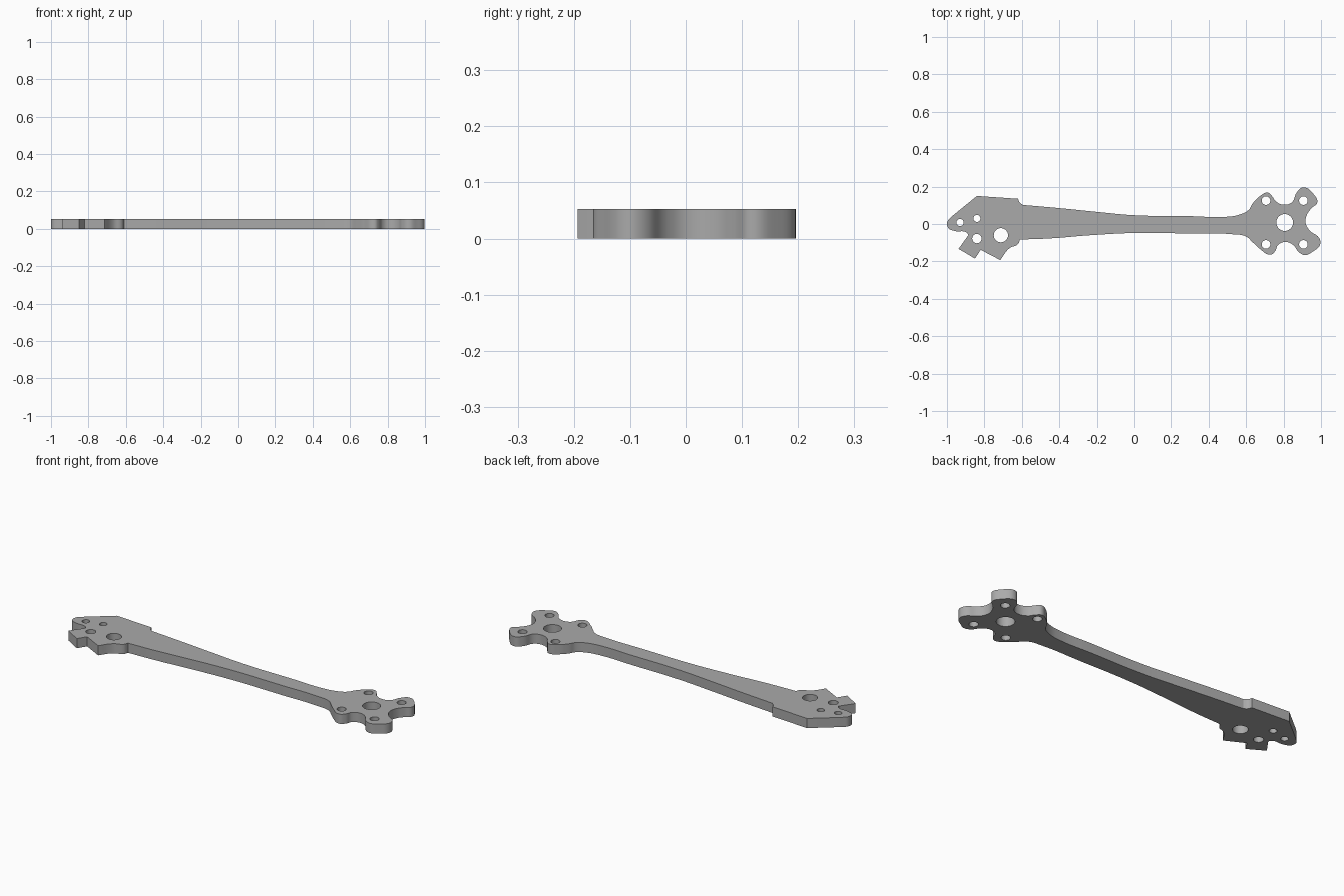
import bpy
import bmesh
import math

THICKNESS = 0.053

default_cube = bpy.data.objects.get("Cube")
if default_cube:
    bpy.data.objects.remove(default_cube, do_unlink=True)

# Single plain grey material
grey = bpy.data.materials.new("plain_grey")
grey.use_nodes = True
colour = (0.40, 0.40, 0.40, 1.0)
grey.diffuse_color = colour
grey.node_tree.nodes["Principled BSDF"].inputs["Base Color"].default_value = colour


def add_outline(curve, runs):
    """Closed spline made of runs of points; each run is smooth or cornered."""
    points = [(p, kind) for kind, run in runs for p in run]
    spline = curve.splines.new("BEZIER")
    spline.bezier_points.add(len(points) - 1)
    for knot, ((x, y), kind) in zip(spline.bezier_points, points):
        knot.co = (x, y, 0)
        knot.handle_left_type = knot.handle_right_type = kind
    spline.use_cyclic_u = True
    spline.resolution_u = 6


def add_hole(curve, x, y, radius, sides=32):
    """Round hole, as an inner closed loop."""
    spline = curve.splines.new("POLY")
    spline.points.add(sides - 1)
    for i, point in enumerate(spline.points):
        a = math.tau * i / sides
        point.co = (x + radius * math.cos(a), y + radius * math.sin(a), 0, 1)
    spline.use_cyclic_u = True


# Cornered upper side of the angular end plate
tail_top = [(-0.975, 0.04), (-0.84, 0.15), (-0.62, 0.135)]
tail_step = [(-0.613, 0.117)]
shaft_top_start = [(-0.595, 0.102)]
# Slender tapering shaft, upper edge
shaft_top = [(-0.4, 0.085), (-0.2, 0.065), (0, 0.047), (0.3, 0.042),
             (0.5, 0.039), (0.57, 0.052)]
# Four-lobed motor mount
mount = [(0.615, 0.077), (0.635, 0.11), (0.675, 0.15), (0.715, 0.168),
         (0.74, 0.147), (0.76, 0.12), (0.805, 0.103), (0.845, 0.117),
         (0.87, 0.168), (0.905, 0.196), (0.96, 0.16), (0.98, 0.115),
         (0.95, 0.085), (0.925, 0.05), (0.918, 0.005), (0.94, -0.035),
         (0.99, -0.075), (0.995, -0.11), (0.955, -0.148), (0.915, -0.166),
         (0.878, -0.147), (0.855, -0.115), (0.81, -0.096), (0.77, -0.113),
         (0.755, -0.145), (0.73, -0.164), (0.67, -0.13), (0.635, -0.098)]
# Shaft, lower edge
shaft_bottom = [(0.6, -0.067), (0.53, -0.055), (0.3, -0.051), (0, -0.048),
                (-0.235, -0.06), (-0.45, -0.077)]
# Notched lower side of the end plate
tail_bottom_start = [(-0.61, -0.083)]
tail_curve = [(-0.62, -0.107), (-0.667, -0.13)]
tail_notches = [(-0.715, -0.193), (-0.82, -0.138), (-0.85, -0.185),
                (-0.938, -0.133), (-0.886, -0.06)]
tail_tip = [(-0.896, -0.045), (-0.96, -0.037), (-0.994, -0.02), (-0.998, 0.012)]

curve = bpy.data.curves.new("arm_profile", "CURVE")
curve.dimensions = "2D"
curve.fill_mode = "BOTH"
curve.extrude = THICKNESS / 2
add_outline(curve, [
    ("VECTOR", tail_top), ("AUTO", tail_step), ("VECTOR", shaft_top_start),
    ("AUTO", shaft_top + mount + shaft_bottom),
    ("VECTOR", tail_bottom_start), ("AUTO", tail_curve),
    ("VECTOR", tail_notches), ("AUTO", tail_tip),
])

# Motor mount: centre hole and four screw holes
add_hole(curve, 0.806, 0.008, 0.045)
for x in (0.706, 0.906):
    for y in (0.125, -0.109):
        add_hole(curve, x, y, 0.023)

# End plate: bolt holes
for x, y, radius in ((-0.93, 0.008, 0.019), (-0.84, 0.03, 0.019),
                     (-0.84, -0.078, 0.025), (-0.712, -0.06, 0.038)):
    add_hole(curve, x, y, radius)

# Turn the profile into one solid plate resting on the ground
profile = bpy.data.objects.new("arm_profile", curve)
bpy.context.collection.objects.link(profile)
bpy.context.view_layer.update()
depsgraph = bpy.context.evaluated_depsgraph_get()
mesh = bpy.data.meshes.new_from_object(profile.evaluated_get(depsgraph))
bpy.data.objects.remove(profile, do_unlink=True)

bm = bmesh.new()
bm.from_mesh(mesh)
bmesh.ops.remove_doubles(bm, verts=bm.verts, dist=0.0002)
bmesh.ops.translate(bm, verts=bm.verts, vec=(0, 0, THICKNESS / 2))
bmesh.ops.recalc_face_normals(bm, faces=bm.faces)
bm.to_mesh(mesh)
bm.free()

mesh.name = "arm_plate"
mesh.materials.clear()
mesh.materials.append(grey)
arm = bpy.data.objects.new("arm_plate", mesh)
bpy.context.collection.objects.link(arm)
bpy.ops.object.select_all(action="DESELECT")
arm.select_set(True)
bpy.context.view_layer.objects.active = arm
bpy.ops.object.shade_smooth_by_angle(angle=math.radians(30))
